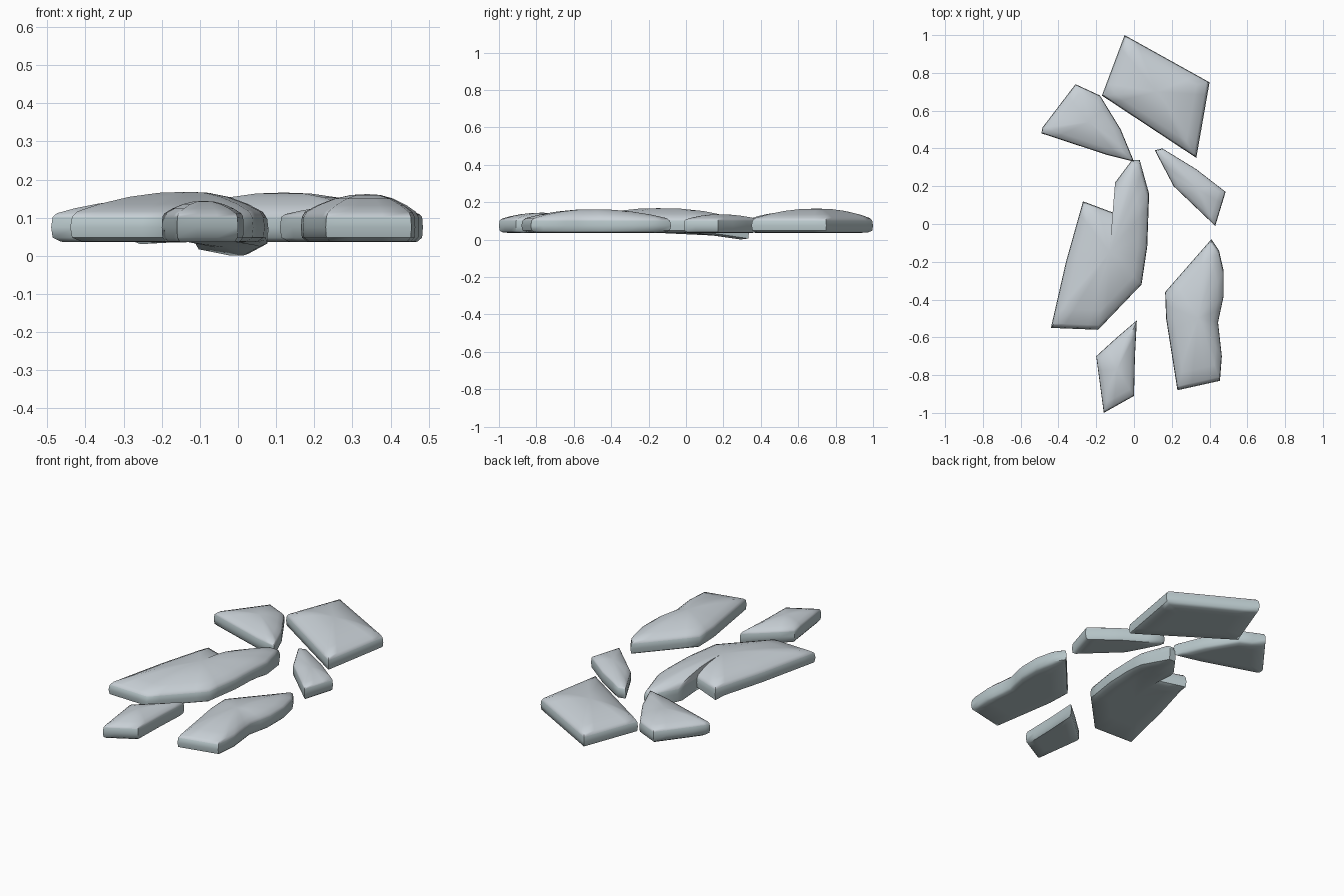
import bpy, bmesh, math
from mathutils import Vector

cube = bpy.data.objects.get("Cube")
if cube:
    bpy.data.objects.remove(cube, do_unlink=True)


def make_material(name, rgb):
    mat = bpy.data.materials.new(name)
    mat.use_nodes = True
    color = (*rgb, 1.0)
    mat.diffuse_color = color
    mat.node_tree.nodes["Principled BSDF"].inputs["Base Color"].default_value = color
    return mat


top_stone = make_material("pale grey stone", (0.58, 0.63, 0.67))
side_stone = make_material("blue grey stone", (0.47, 0.56, 0.58))

# Side profile: outline scale and height, from the underside up to the rim
SIDE = [(0.6, 0.036), (0.9, 0.037), (0.985, 0.048), (1.0, 0.075), (0.985, 0.102)]
# Worn top: outline scale and share of the rise from rim to peak
DOME = [(0.94, 0.22), (0.75, 0.52), (0.5, 0.8), (0.25, 0.96)]
RIM = 0.102


def subdivide_outline(points, step=0.07):
    result = []
    for i, p in enumerate(points):
        a, b = Vector(p), Vector(points[(i + 1) % len(points)])
        n = max(1, round((b - a).length / step))
        result += [a.lerp(b, k / n) for k in range(n)]
    return result


def make_slab(name, center, peak, points, dip=0.0):
    """Lofts rings of the outline; dip sinks the underside towards the back tip."""
    outline = subdivide_outline(points)
    # keep one winding so faces look outwards
    area = sum(a.cross(b) for a, b in zip(outline, outline[1:] + outline[:1]))
    if area < 0:
        outline.reverse()
    c = Vector(center)
    layers = SIDE + [(s, RIM + (peak - RIM) * f) for s, f in DOME]
    bm = bmesh.new()
    rings = []
    for k, (scale, z) in enumerate(layers):
        weight = 1.0 if k < 3 else 0.35
        ring = []
        for p in outline:
            q = c + (p - c) * scale
            sink = dip * weight * max(0.0, q.y - 0.05)
            ring.append(bm.verts.new((q.x, q.y, z - sink)))
        rings.append(ring)
    bottom = bm.verts.new((c.x, c.y, 0.036))
    top = bm.verts.new((c.x, c.y, peak))
    n = len(outline)
    for i in range(n):
        j = (i + 1) % n
        for k in range(len(rings) - 1):
            lo, hi = rings[k], rings[k + 1]
            face = bm.faces.new((lo[i], lo[j], hi[j], hi[i]))
            face.material_index = 0 if k >= len(SIDE) - 1 else 1
        bm.faces.new((rings[0][j], rings[0][i], bottom)).material_index = 1
        bm.faces.new((rings[-1][i], rings[-1][j], top)).material_index = 0
    mesh = bpy.data.meshes.new(name)
    bm.to_mesh(mesh)
    bm.free()
    mesh.materials.append(top_stone)
    mesh.materials.append(side_stone)
    obj = bpy.data.objects.new(name, mesh)
    bpy.context.collection.objects.link(obj)
    bpy.ops.object.select_all(action="DESELECT")
    obj.select_set(True)
    bpy.context.view_layer.objects.active = obj
    bpy.ops.object.shade_smooth_by_angle(angle=math.radians(50))
    return obj


# Large four-sided slab at the back
make_slab("back_slab", (0.12, 0.7), 0.166,
          [(-0.05, 1.0), (0.4, 0.75), (0.33, 0.35), (-0.17, 0.68)])

# Wedge beside it
make_slab("back_right_wedge", (-0.24, 0.54), 0.146,
          [(-0.31, 0.74), (-0.18, 0.68), (-0.07, 0.5), (0, 0.33),
           (-0.14, 0.365), (-0.49, 0.48), (-0.485, 0.51)])

# Long notched slab in the middle
make_slab("center_slab", (-0.13, -0.15), 0.168,
          [(-0.27, 0.12), (-0.11, 0.06), (-0.1, 0.22), (-0.01, 0.34),
           (0.03, 0.34), (0.08, 0.16), (0.07, -0.12), (0.04, -0.32),
           (-0.19, -0.56), (-0.44, -0.55), (-0.36, -0.2)], dip=0.15)

# Small wedge on the left
make_slab("left_wedge", (0.34, 0.18), 0.135,
          [(0.11, 0.39), (0.15, 0.4), (0.33, 0.29), (0.485, 0.17),
           (0.43, -0.01), (0.21, 0.2)])

# Long slab on the left
make_slab("front_left_slab", (0.34, -0.5), 0.162,
          [(0.41, -0.08), (0.45, -0.14), (0.475, -0.25), (0.475, -0.38),
           (0.445, -0.52), (0.465, -0.7), (0.455, -0.83), (0.23, -0.88),
           (0.2, -0.69), (0.17, -0.5), (0.165, -0.36)])

# Small slab at the front
make_slab("front_slab", (-0.09, -0.77), 0.144,
          [(0.015, -0.51), (0.005, -0.7), (0, -0.91), (-0.16, -1.0),
           (-0.2, -0.7), (-0.09, -0.6)])
